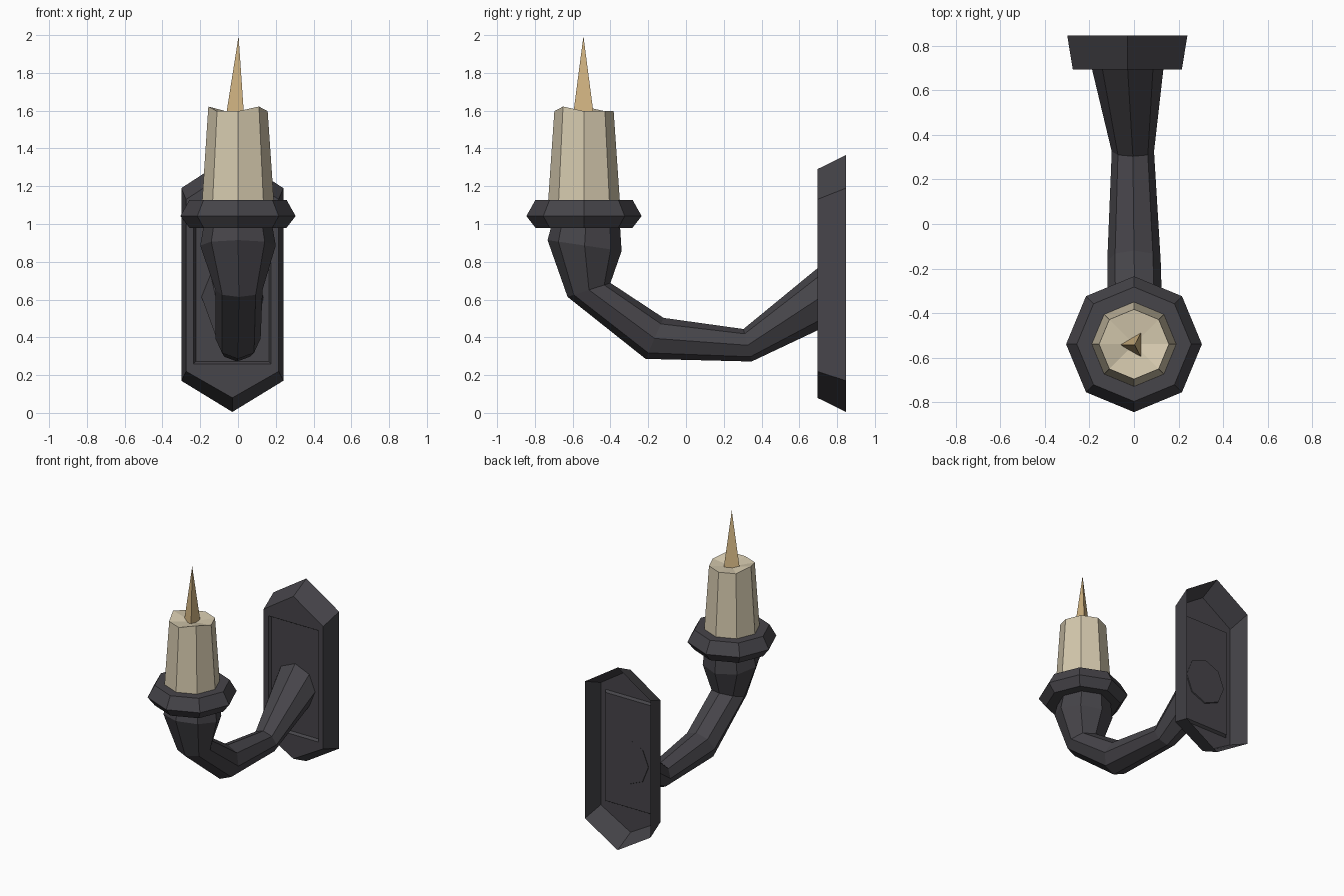
import bpy, bmesh, math
from mathutils import Vector

if "Cube" in bpy.data.objects:
    bpy.data.objects.remove(bpy.data.objects["Cube"])


def material(name, rgb):
    m = bpy.data.materials.new(name)
    m.diffuse_color = (*rgb, 1)
    m.use_nodes = True
    m.node_tree.nodes["Principled BSDF"].inputs["Base Color"].default_value = m.diffuse_color
    return m


IRON = material("dark iron", (0.061, 0.058, 0.067))
WAX = material("cream wax", (0.66, 0.58, 0.42))
FLAME = material("amber flame", (0.66, 0.47, 0.23))
CY = -0.54  # y of the candle axis


def finish(name, bm, mat):
    me = bpy.data.meshes.new(name)
    bm.to_mesh(me)
    bm.free()
    me.materials.append(mat)
    ob = bpy.data.objects.new(name, me)
    bpy.context.collection.objects.link(ob)
    return ob


def loft(name, rings, mat, cap_start=True, cap_end=True):
    """Skin a list of equal-length point rings and cap the ends."""
    bm = bmesh.new()
    loops = [[bm.verts.new(p) for p in r] for r in rings]
    n = len(loops[0])
    for a, b in zip(loops, loops[1:]):
        for i in range(n):
            j = (i + 1) % n
            bm.faces.new((a[i], a[j], b[j], b[i]))
    if cap_start:
        bm.faces.new(loops[0][::-1])
    if cap_end:
        bm.faces.new(loops[-1])
    bmesh.ops.recalc_face_normals(bm, faces=bm.faces)
    return finish(name, bm, mat)


def circle(r, z, n=8, lift=()):
    return [(r * math.cos(math.tau * i / n), CY + r * math.sin(math.tau * i / n),
             z + (0.025 if i in lift else 0)) for i in range(n)]


# Wall plate: hexagonal shell, open at the back, with a recessed front panel
PX = -0.03


def hexagon(w, y, tip0, side0, side1, tip1):
    return [(PX, y, tip1), (PX - w, y, side1), (PX - w, y, side0),
            (PX, y, tip0), (PX + w, y, side0), (PX + w, y, side1)]


def panel(y, inset):
    l, r, b, t = -0.235 + inset, 0.175 - inset, 0.26 + inset, 1.09 - inset
    return [(l, y, t), (l, y, b), (r, y, b), (r, y, t)]


bm = bmesh.new()
back, front, rim, floor = [[bm.verts.new(p) for p in pts] for pts in (
    hexagon(0.27, 0.847, 0.005, 0.17, 1.19, 1.365),
    hexagon(0.245, 0.695, 0.08, 0.22, 1.13, 1.29),
    panel(0.695, 0), panel(0.715, 0.012))]
for i in range(6):
    j = (i + 1) % 6
    bm.faces.new((back[i], back[j], front[j], front[i]))
for i in range(4):
    j = (i + 1) % 4
    bm.faces.new((rim[i], rim[j], floor[j], floor[i]))
bm.faces.new((front[1], front[2], rim[1], rim[0]))
bm.faces.new((front[2], front[3], front[4], rim[2], rim[1]))
bm.faces.new((front[4], front[5], rim[3], rim[2]))
bm.faces.new((front[5], front[0], front[1], rim[0], rim[3]))
face = bm.faces.new(floor)
bmesh.ops.recalc_face_normals(bm, faces=bm.faces)
bm.normal_update()
if face.normal.y > 0:
    bmesh.ops.reverse_faces(bm, faces=bm.faces)
finish("wall_plate", bm, IRON)

# Curved arm: octagonal sections given by outer (y, z), inner (y, z), half width, x
sections = [
    ((-0.71, 1.00), (-0.35, 1.00), 0.18, 0),
    ((-0.733, 0.915), (-0.341, 0.857), 0.20, 0),
    ((-0.627, 0.614), (-0.40, 0.688), 0.125, 0.005),
    ((-0.214, 0.286), (-0.119, 0.503), 0.12, 0),
    ((0.347, 0.272), (0.304, 0.444), 0.095, -0.005),
    ((0.722, 0.449), (0.722, 0.787), 0.165, -0.03),
]
rings = []
for (y0, z0), (y1, z1), w, x in sections:
    a, b = Vector((x, y0, z0)), Vector((x, y1, z1))
    mid, half = (a + b) / 2, (a - b) / 2
    rings.append([mid + half * math.cos(t) + Vector((w * math.sin(t), 0, 0))
                  for t in (math.tau * i / 8 for i in range(8))])
loft("curved_arm", rings, IRON)

# Candle collar
loft("candle_collar", [circle(0.257, 0.98), circle(0.305, 1.042), circle(0.257, 1.128)], IRON)

# Candle with an uneven, dished top
bm = bmesh.new()
low = [bm.verts.new(p) for p in circle(0.192, 1.09)]
top = [bm.verts.new(p) for p in circle(0.157, 1.597, lift=(4, 7))]
middle = bm.verts.new((0, CY, 1.58))
for i in range(8):
    j = (i + 1) % 8
    bm.faces.new((low[i], low[j], top[j], top[i]))
    bm.faces.new((top[i], top[j], middle))
bm.faces.new(low[::-1])
bmesh.ops.recalc_face_normals(bm, faces=bm.faces)
finish("candle", bm, WAX)

# Flame: three-sided spike
bm = bmesh.new()
base = [bm.verts.new((0.064 * math.cos(a), CY - 0.003 + 0.064 * math.sin(a), 1.57))
        for a in (math.pi + math.tau * i / 3 for i in range(3))]
apex = bm.verts.new((0.003, CY - 0.003, 1.995))
for i in range(3):
    bm.faces.new((base[i], base[(i + 1) % 3], apex))
bm.faces.new(base[::-1])
bmesh.ops.recalc_face_normals(bm, faces=bm.faces)
finish("flame", bm, FLAME)
